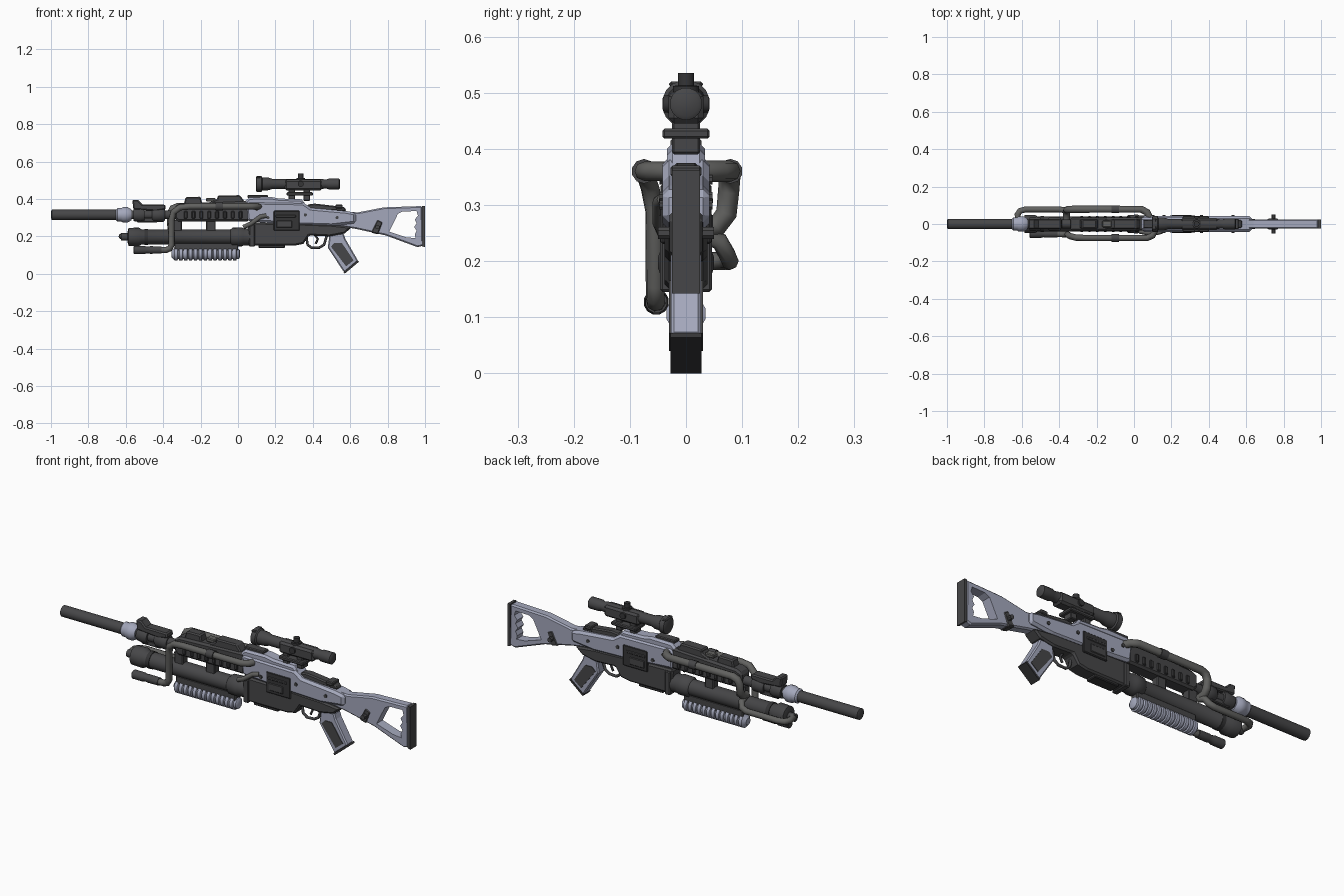
import bpy, bmesh, math
from mathutils import Matrix


def material(name, rgb):
    m = bpy.data.materials.new(name)
    m.diffuse_color = (*rgb, 1)
    return m


DARK = material("dark_gunmetal", (0.062, 0.062, 0.065))
BLACK = material("black_metal", (0.035, 0.035, 0.037))
LIGHT = material("pale_blue_grey", (0.37, 0.39, 0.50))
GREY = material("pipe_grey", (0.12, 0.12, 0.115))


def finish(name, bm, mat, smooth=False, bevel=0):
    bmesh.ops.recalc_face_normals(bm, faces=bm.faces)
    me = bpy.data.meshes.new(name)
    bm.to_mesh(me)
    bm.free()
    me.materials.append(mat)
    if smooth:
        for p in me.polygons:
            p.use_smooth = True
        me.set_sharp_from_angle(angle=math.radians(40))
    ob = bpy.data.objects.new(name, me)
    bpy.context.collection.objects.link(ob)
    if bevel:
        b = ob.modifiers.new("bevel", 'BEVEL')
        b.width = bevel
        b.segments = 1
        b.limit_method = 'ANGLE'
        b.angle_limit = math.radians(50)
    return ob


def prism(name, pts, half, mat, y=0, bevel=0.006):
    """Side outline in x/z, given a thickness in y."""
    bm = bmesh.new()
    a = [bm.verts.new((x, y - half, z)) for x, z in pts]
    b = [bm.verts.new((x, y + half, z)) for x, z in pts]
    bm.faces.new(a)
    bm.faces.new(b[::-1])
    n = len(pts)
    for i in range(n):
        j = (i + 1) % n
        bm.faces.new((a[j], a[i], b[i], b[j]))
    return finish(name, bm, mat, bevel=bevel)


def box(name, x0, x1, z0, z1, half, mat, y=0, bevel=0.004):
    return prism(name, [(x0, z0), (x1, z0), (x1, z1), (x0, z1)], half, mat, y, bevel)


def lathe(name, pts, mat, at=(0, 0, 0), axis='X', n=16):
    """Turned part: (position along axis, radius) pairs."""
    bm = bmesh.new()
    rings = []
    for t, r in pts:
        ring = []
        for i in range(n):
            w = 2 * math.pi * (i + 0.5) / n
            ring.append(bm.verts.new((t, r * math.cos(w), r * math.sin(w))))
        rings.append(ring)
    for p, q in zip(rings, rings[1:]):
        for i in range(n):
            j = (i + 1) % n
            bm.faces.new((p[i], p[j], q[j], q[i]))
    bm.faces.new(rings[0])
    bm.faces.new(rings[-1])
    turn = {'X': Matrix(), 'Y': Matrix.Rotation(math.pi / 2, 4, 'Z'),
            'Z': Matrix.Rotation(-math.pi / 2, 4, 'Y')}[axis]
    bm.transform(Matrix.Translation(at) @ turn)
    return finish(name, bm, mat, smooth=True)


def pipe(name, pts, r, mat):
    cu = bpy.data.curves.new(name, 'CURVE')
    cu.dimensions = '3D'
    cu.bevel_depth = r
    cu.bevel_resolution = 2
    cu.use_fill_caps = True
    sp = cu.splines.new('POLY')
    sp.points.add(len(pts) - 1)
    for p, c in zip(sp.points, pts):
        p.co = (*c, 1)
    cu.materials.append(mat)
    ob = bpy.data.objects.new(name, cu)
    bpy.context.collection.objects.link(ob)


# Barrel, suppressor and muzzle collar
BZ = 0.315
lathe("suppressor", [(-1, 0.018), (-0.995, 0.029), (-0.65, 0.029)], DARK, (0, 0, BZ), n=12)
lathe("muzzle_collar", [(-0.655, 0.026), (-0.645, 0.036), (-0.625, 0.036), (-0.615, 0.042),
                        (-0.59, 0.042), (-0.57, 0.03)], LIGHT, (0, 0, BZ))
lathe("barrel", [(-0.58, 0.024), (0.05, 0.024)], DARK, (0, 0, BZ))
prism("front_sight_block", [(-0.565, 0.395), (-0.535, 0.395), (-0.51, 0.37), (-0.39, 0.37), (-0.385, 0.345),
                            (-0.44, 0.335), (-0.56, 0.345)], 0.028, DARK)
lathe("gas_ring_front", [(-0.56, 0.034), (-0.52, 0.04), (-0.50, 0.034)], DARK, (0, 0, BZ))
lathe("gas_ring_rear", [(-0.46, 0.03), (-0.45, 0.038), (-0.40, 0.038), (-0.39, 0.03)], DARK, (0, 0, BZ))
box("gas_block_foot", -0.54, -0.43, 0.275, 0.30, 0.018, DARK)

# Handguard with side ribs and top fittings
prism("handguard", [(-0.34, 0.36), (-0.31, 0.375), (0.06, 0.39), (0.06, 0.28), (-0.32, 0.28), (-0.34, 0.30)],
      0.036, DARK, bevel=0.01)
for i in range(8):
    x = -0.29 + i * 0.042
    box("handguard_rib", x, x + 0.02, 0.295, 0.335, 0.042, BLACK)
prism("top_clamp", [(-0.29, 0.37), (-0.28, 0.41), (-0.20, 0.412), (-0.19, 0.37)], 0.025, DARK)
prism("top_cover", [(-0.18, 0.37), (-0.11, 0.40), (-0.11, 0.418), (0.01, 0.42), (0.04, 0.38)], 0.028, DARK)
box("top_latch", -0.17, -0.12, 0.385, 0.405, 0.018, GREY)

# Lower tube, end cap and hangers
TZ = 0.197
lathe("lower_tube", [(-0.59, 0.03), (-0.585, 0.048), (-0.53, 0.05), (-0.515, 0.04), (-0.04, 0.04), (-0.03, 0.049),
                     (0.02, 0.051), (0.03, 0.046), (0.075, 0.046)], DARK, (0, 0, TZ), n=18)
lathe("tube_nozzle", [(-0.625, 0.02), (-0.585, 0.02)], DARK, (0, 0, TZ))
lathe("tube_band", [(-0.50, 0.043), (-0.48, 0.043)], BLACK, (0, 0, TZ))
for x in (-0.35, -0.17):
    box("tube_hanger", x, x + 0.05, 0.225, 0.29, 0.02, DARK)

# Ribbed pale foregrip
pts = [(-0.355, 0.018), (-0.345, 0.028)]
for i in range(13):
    x = -0.34 + i * 0.0262
    pts += [(x, 0.036), (x + 0.016, 0.036), (x + 0.019, 0.029), (x + 0.024, 0.029)]
pts += [(0.005, 0.028), (0.01, 0.02)]
lathe("ribbed_foregrip", pts, LIGHT, (0, 0, 0.106), n=12)
box("foregrip_rail", -0.34, 0.0, 0.12, 0.165, 0.022, DARK)

# Side lamp and hoses
lathe("side_lamp", [(-0.56, 0.017), (-0.555, 0.023), (-0.50, 0.023), (-0.485, 0.018), (-0.47, 0.021), (-0.41, 0.02)],
      DARK, (0, -0.053, 0.127), n=12)
pipe("front_hose", [(0.115, -0.03, 0.36), (0.10, -0.062, 0.36), (0.07, -0.075, 0.36), (-0.26, -0.075, 0.36),
                    (-0.31, -0.073, 0.355), (-0.345, -0.064, 0.33), (-0.355, -0.056, 0.29), (-0.355, -0.055, 0.155),
                    (-0.365, -0.055, 0.135), (-0.385, -0.054, 0.127), (-0.42, -0.053, 0.127)], 0.017, GREY)
pipe("back_hose", [(0.085, 0.03, 0.36), (0.07, 0.062, 0.36), (0.04, 0.079, 0.36), (-0.32, 0.079, 0.36),
                   (-0.348, 0.078, 0.35), (-0.36, 0.076, 0.325), (-0.36, 0.072, 0.285), (-0.36, 0.055, 0.262),
                   (-0.36, 0.02, 0.255)], 0.019, GREY)
pipe("tube_hose", [(-0.60, 0, 0.2), (-0.62, 0.012, 0.2), (-0.623, 0.05, 0.2), (-0.61, 0.07, 0.2), (-0.58, 0.078, 0.2),
                   (-0.40, 0.078, 0.2), (-0.37, 0.074, 0.21), (-0.36, 0.06, 0.235), (-0.36, 0.02, 0.252)],
     0.016, GREY)
pipe("short_hose", [(0.15, -0.04, 0.31), (0.12, -0.048, 0.305), (0.07, -0.048, 0.268), (0.03, -0.04, 0.25)], 0.012, GREY)
for y in (-0.075, 0.079):
    lathe("hose_clamp", [(-0.02, 0.022), (0.02, 0.022)], DARK, (-0.1, y, 0.36), n=10)

# Receiver
prism("receiver", [(0.04, 0.37), (0.06, 0.385), (0.35, 0.38), (0.39, 0.352), (0.58, 0.335), (0.63, 0.325),
                   (0.63, 0.27), (0.50, 0.255), (0.34, 0.26), (0.05, 0.28)], 0.042, LIGHT, bevel=0.012)
prism("receiver_hump", [(0.03, 0.38), (0.06, 0.408), (0.18, 0.41), (0.22, 0.402), (0.34, 0.398), (0.37, 0.36),
                        (0.05, 0.36)], 0.034, LIGHT, bevel=0.01)
box("top_rail", 0.05, 0.16, 0.405, 0.421, 0.022, DARK)
box("action_window", 0.19, 0.33, 0.23, 0.338, 0.045, BLACK)
box("window_bar", 0.20, 0.31, 0.30, 0.315, 0.048, DARK)
box("window_plate", 0.205, 0.29, 0.245, 0.285, 0.048, DARK)
for y in (-0.043, 0.043):
    for x, z in ((0.10, 0.345), (0.16, 0.30), (0.36, 0.315), (0.53, 0.30)):
        lathe("receiver_pin", [(-0.004, 0.009), (0.004, 0.009)], DARK, (x, y, z), 'Y', 8)
prism("rear_sight_base", [(0.37, 0.37), (0.41, 0.375), (0.57, 0.357), (0.58, 0.335), (0.37, 0.34)], 0.022, DARK)
box("rear_sight", 0.52, 0.56, 0.35, 0.37, 0.028, DARK)

# Lower receiver
prism("lower_receiver", [(0.05, 0.275), (0.34, 0.268), (0.50, 0.262), (0.61, 0.25), (0.57, 0.215), (0.49, 0.20),
                         (0.38, 0.205), (0.35, 0.16), (0.30, 0.15), (0.06, 0.15)], 0.038, DARK, bevel=0.008)
box("magazine_floor", 0.11, 0.25, 0.137, 0.18, 0.03, BLACK)
box("receiver_collar", 0.06, 0.09, 0.145, 0.265, 0.046, DARK)
pipe("trigger_guard", [(0.365, 0, 0.20), (0.372, 0, 0.155), (0.395, 0, 0.138), (0.435, 0, 0.14), (0.46, 0, 0.155),
                       (0.475, 0, 0.205)], 0.007, DARK)
pipe("trigger", [(0.41, 0, 0.21), (0.427, 0, 0.185), (0.415, 0, 0.16)], 0.006, BLACK)

# Grip with dark side panels and base
prism("grip", [(0.49, 0.215), (0.565, 0.215), (0.575, 0.185), (0.643, 0.068), (0.568, 0.006), (0.48, 0.14)],
      0.027, LIGHT)
prism("grip_panel", [(0.497, 0.145), (0.515, 0.165), (0.555, 0.165), (0.618, 0.072), (0.578, 0.04)],
      0.030, DARK, bevel=0)
prism("grip_base", [(0.57, 0), (0.647, 0.064), (0.641, 0.072), (0.564, 0.009)], 0.028, BLACK, bevel=0)

# Skeleton stock with a finger-grooved opening
stock = prism("stock", [(0.55, 0.335), (0.64, 0.328), (0.78, 0.355), (0.985, 0.362), (0.99, 0.15), (0.96, 0.142),
                        (0.79, 0.205), (0.63, 0.24), (0.52, 0.257)], 0.025, LIGHT, bevel=0.007)
cutter = prism("stock_cutter", [(0.808, 0.225), (0.855, 0.32), (0.88, 0.333), (0.955, 0.335), (0.962, 0.31),
                                (0.945, 0.29), (0.955, 0.27), (0.942, 0.25), (0.955, 0.23), (0.945, 0.21),
                                (0.95, 0.19), (0.90, 0.195)], 0.1, LIGHT, bevel=0)
cutter.hide_render = True
cutter.hide_viewport = True
cut = stock.modifiers.new("opening", 'BOOLEAN')
cut.operation = 'DIFFERENCE'
cut.solver = 'EXACT'
cut.object = cutter
prism("butt_pad", [(0.985, 0.362), (1.0, 0.362), (1.0, 0.142), (0.985, 0.147)], 0.025, DARK, bevel=0)
prism("sling_clip", [(0.71, 0.22), (0.75, 0.21), (0.775, 0.275), (0.745, 0.29)], 0.029, DARK)
lathe("sling_pin", [(-0.05, 0.012), (0.05, 0.012)], DARK, (0.745, 0, 0.25), 'Y', 8)

# Scope, turrets and mount
SZ = 0.48
lathe("scope_tube", [(0.095, 0.034), (0.10, 0.043), (0.125, 0.043), (0.13, 0.036), (0.165, 0.034), (0.185, 0.027),
                     (0.45, 0.027), (0.47, 0.024), (0.485, 0.029), (0.54, 0.029), (0.545, 0.022)], DARK, (0, 0, SZ))
box("objective_cap_tab", 0.095, 0.12, 0.51, 0.52, 0.03, DARK)
box("scope_body", 0.25, 0.45, 0.445, 0.503, 0.031, DARK, bevel=0.01)
lathe("top_turret", [(0.50, 0.024), (0.512, 0.024), (0.513, 0.015), (0.535, 0.015)], BLACK, (0.335, 0, 0), 'Z', 12)
lathe("side_turrets", [(-0.04, 0.016), (0.04, 0.016)], BLACK, (0.335, 0, SZ), 'Y', 12)
for x in (0.27, 0.35):
    box("scope_mount_leg", x, x + 0.035, 0.39, 0.455, 0.025, DARK)
box("scope_mount_base", 0.26, 0.40, 0.418, 0.436, 0.042, DARK)
